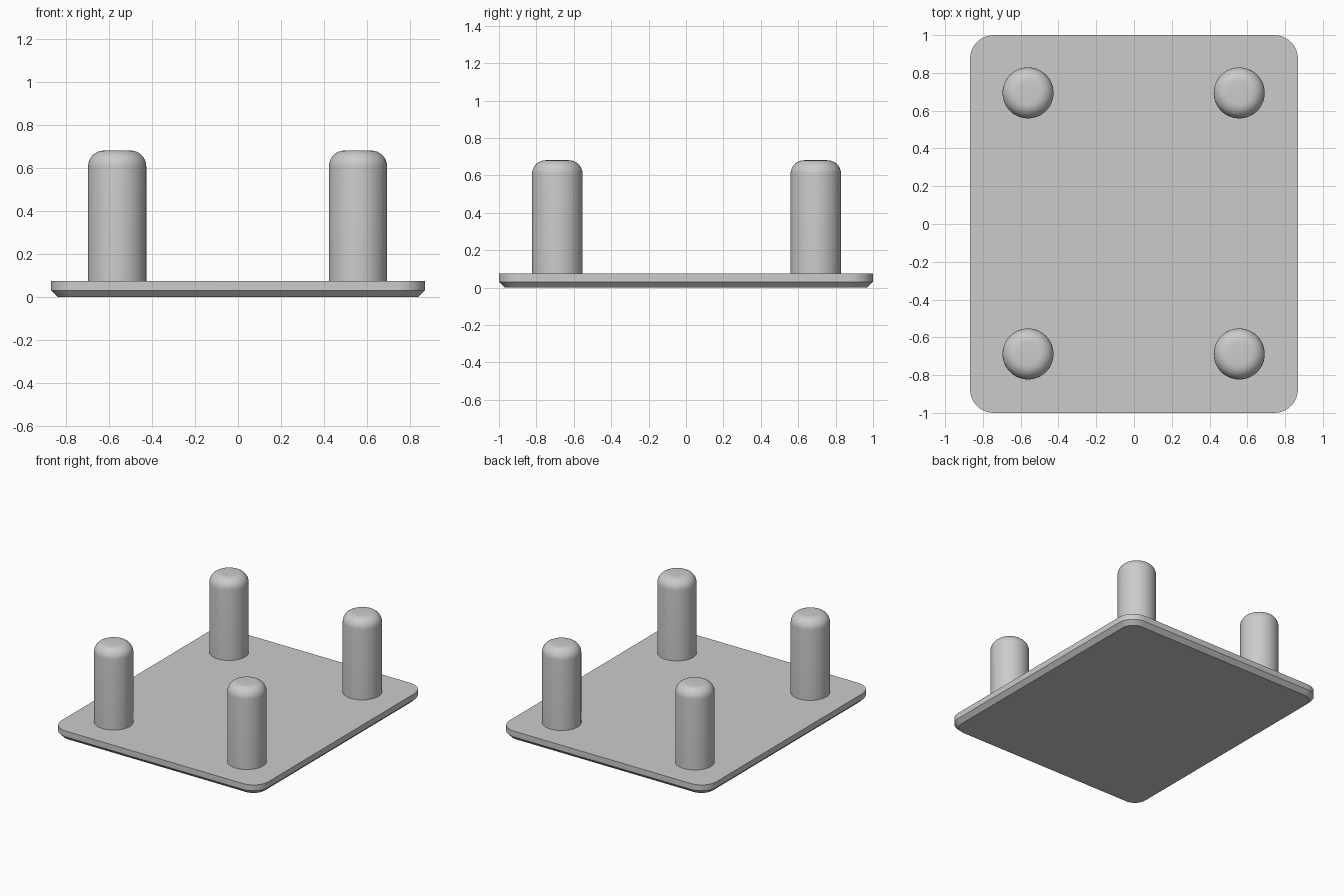
import bpy, bmesh, math

old = bpy.data.objects.get("Cube")
if old:
    bpy.data.objects.remove(old, do_unlink=True)

grey = bpy.data.materials.new("plain grey")
grey.use_nodes = True
grey.diffuse_color = (0.6, 0.6, 0.6, 1)
grey.node_tree.nodes["Principled BSDF"].inputs["Base Color"].default_value = (0.6, 0.6, 0.6, 1)


def loft(name, rings, location=(0, 0, 0)):
    """Skin a stack of equal-length closed rings and cap both ends."""
    bm = bmesh.new()
    loops = [[bm.verts.new(p) for p in ring] for ring in rings]
    for low, high in zip(loops, loops[1:]):
        for i in range(len(low)):
            j = (i + 1) % len(low)
            bm.faces.new((low[i], low[j], high[j], high[i]))
    bm.faces.new(loops[0][::-1])
    bm.faces.new(loops[-1])
    mesh = bpy.data.meshes.new(name)
    bm.to_mesh(mesh)
    bm.free()
    mesh.materials.append(grey)
    obj = bpy.data.objects.new(name, mesh)
    obj.location = location
    bpy.context.collection.objects.link(obj)
    bpy.ops.object.select_all(action="DESELECT")
    obj.select_set(True)
    bpy.context.view_layer.objects.active = obj
    bpy.ops.object.shade_smooth_by_angle(angle=math.radians(30))
    return obj


def rounded_rect(half_x, half_y, radius, z, steps=10):
    corners = [(1, 1), (-1, 1), (-1, -1), (1, -1)]
    ring = []
    for k, (sx, sy) in enumerate(corners):
        for s in range(steps + 1):
            a = math.pi / 2 * (k + s / steps)
            ring.append((sx * (half_x - radius) + radius * math.cos(a),
                         sy * (half_y - radius) + radius * math.sin(a), z))
    return ring


def circle(radius, z, sides=48):
    return [(radius * math.cos(math.tau * i / sides),
             radius * math.sin(math.tau * i / sides), z) for i in range(sides)]


# Base plate: rounded corners, chamfered lower edge
half_x, half_y, corner, chamfer, thick = 0.868, 1.0, 0.125, 0.031, 0.075
loft("base_plate", [
    rounded_rect(half_x - chamfer, half_y - chamfer, corner - chamfer, 0),
    rounded_rect(half_x, half_y, corner, chamfer),
    rounded_rect(half_x, half_y, corner, thick)])

# Four pegs with rounded tops
peg_r, fillet, top = 0.135, 0.073, 0.681
peg_rings = [circle(peg_r, thick - 0.01)]
for s in range(9):
    a = math.pi / 2 * s / 8
    peg_rings.append(circle(peg_r - fillet + fillet * math.cos(a),
                            top - fillet + fillet * math.sin(a)))
for x, side in ((0.557, "left"), (-0.561, "right")):
    for y, end in ((-0.688, "front"), (0.694, "back")):
        loft(f"{end}_{side}_peg", peg_rings, (x, y, 0))
